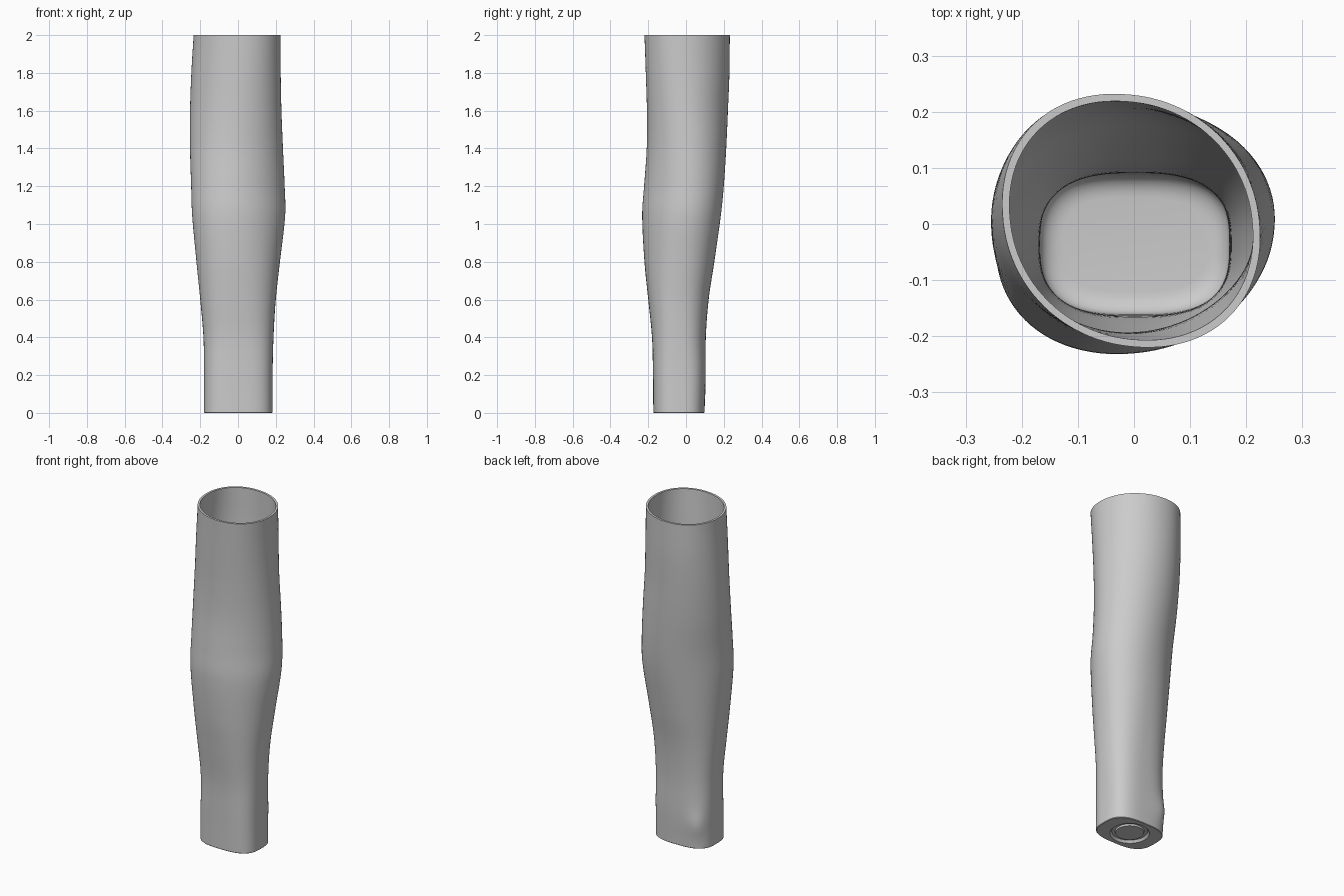
import bpy
import bmesh
import math
from mathutils import Vector

SIDES = 96
LEVELS = 64
WALL = 0.013
FLOOR = 0.05

# Height, x limits, y limits, shear of the section, squareness of the section
SECTIONS = [
    (0.0, -.18, .183, -.173, .098, 0, 2.95),
    (0.2, -.18, .183, -.175, .104, 0, 2.9),
    (0.4, -.183, .188, -.18, .105, 0, 2.6),
    (0.6, -.2, .2, -.2, .12, .03, 2.4),
    (0.8, -.22, .222, -.22, .15, .08, 2.2),
    (1.05, -.243, .25, -.232, .185, .13, 2.05),
    (1.2, -.248, .247, -.222, .2, .12, 2),
    (1.4, -.254, .238, -.208, .213, .05, 2),
    (1.6, -.254, .23, -.207, .222, -.03, 2),
    (1.8, -.247, .226, -.213, .23, -.08, 2.05),
    (2.0, -.235, .225, -.22, .232, -.12, 2.1),
]


def slope(i, k):
    """Tangent of one section value, for smooth blending."""
    a, b = SECTIONS[max(i - 1, 0)], SECTIONS[min(i + 1, len(SECTIONS) - 1)]
    return (b[k] - a[k]) / (b[0] - a[0])


def blend(z):
    """Section values at any height."""
    i = 0
    while i < len(SECTIONS) - 2 and z > SECTIONS[i + 1][0]:
        i += 1
    a, b = SECTIONS[i], SECTIONS[i + 1]
    h = b[0] - a[0]
    t = (z - a[0]) / h
    e = t * t * (3 - 2 * t)
    return [a[k] + (b[k] - a[k]) * e
            + h * t * (1 - t) * ((1 - t) * slope(i, k) - t * slope(i + 1, k))
            for k in range(1, len(a))]


def power(value, n):
    return math.copysign(abs(value) ** (2 / n), value)


def section(z, inset=0.0, height=None):
    """Closed ring of the limb, drawn inward by the inset."""
    x0, x1, y0, y1, shear, n = blend(z)
    rx, ry = (x1 - x0) / 2 - inset, (y1 - y0) / 2 - inset
    ring = []
    for s in range(SIDES):
        a = math.tau * s / SIDES
        x = (x0 + x1) / 2 + rx * power(math.cos(a), n)
        y = (y0 + y1) / 2 + ry * power(math.sin(a + shear), n)
        # Wrist bone bump at the back
        bump = .012 * math.exp(-((z - .14) / .07) ** 2 - ((a - 2.2) / .4) ** 2)
        ring.append(Vector((x - bump * .6, y + bump * .8,
                            z if height is None else height)))
    return ring


def circle(radius, z):
    return [Vector((radius * math.cos(math.tau * s / SIDES),
                    -.037 + radius * math.sin(math.tau * s / SIDES), z))
            for s in range(SIDES)]


# Rings run from the socket underneath, up the outside and down the inside
rings = [circle(.077, .004), circle(.08, .014), circle(.098, .014),
         circle(.108, 0)]
rings.append(section(0, .003))
rings.append(section(0, 0, .003))
rings += [section(2 * i / LEVELS) for i in range(1, LEVELS + 1)]
rings += [section(2 - (2 - FLOOR - .03) * i / LEVELS, WALL)
          for i in range(LEVELS + 1)]

# Rounded corner between the inner wall and the floor
for i in range(1, 7):
    a = math.pi / 2 * i / 6
    rings.append(section(FLOOR, WALL + .04 * (1 - math.cos(a)),
                         FLOOR + .03 * (1 - math.sin(a))))

bm = bmesh.new()
loops = [[bm.verts.new(p) for p in ring] for ring in rings]
for low, high in zip(loops, loops[1:]):
    for s in range(SIDES):
        t = (s + 1) % SIDES
        bm.faces.new((low[s], low[t], high[t], high[s]))
bm.faces.new(loops[0][::-1])
bm.faces.new(loops[-1])
bmesh.ops.recalc_face_normals(bm, faces=bm.faces[:])

mesh = bpy.data.meshes.new("forearm_shell")
bm.to_mesh(mesh)
bm.free()

cube = bpy.data.objects.get("Cube")
if cube:
    bpy.data.objects.remove(cube, do_unlink=True)

# Plain grey shell
grey = bpy.data.materials.new("plain_grey")
grey.use_nodes = True
colour = (.6, .6, .6, 1)
grey.diffuse_color = colour
for node in grey.node_tree.nodes:
    if node.type == "BSDF_PRINCIPLED":
        node.inputs["Base Color"].default_value = colour
mesh.materials.append(grey)

shell = bpy.data.objects.new("forearm_shell", mesh)
bpy.context.collection.objects.link(shell)
bpy.ops.object.select_all(action="DESELECT")
shell.select_set(True)
bpy.context.view_layer.objects.active = shell
bpy.ops.object.shade_smooth_by_angle(angle=math.radians(35))
